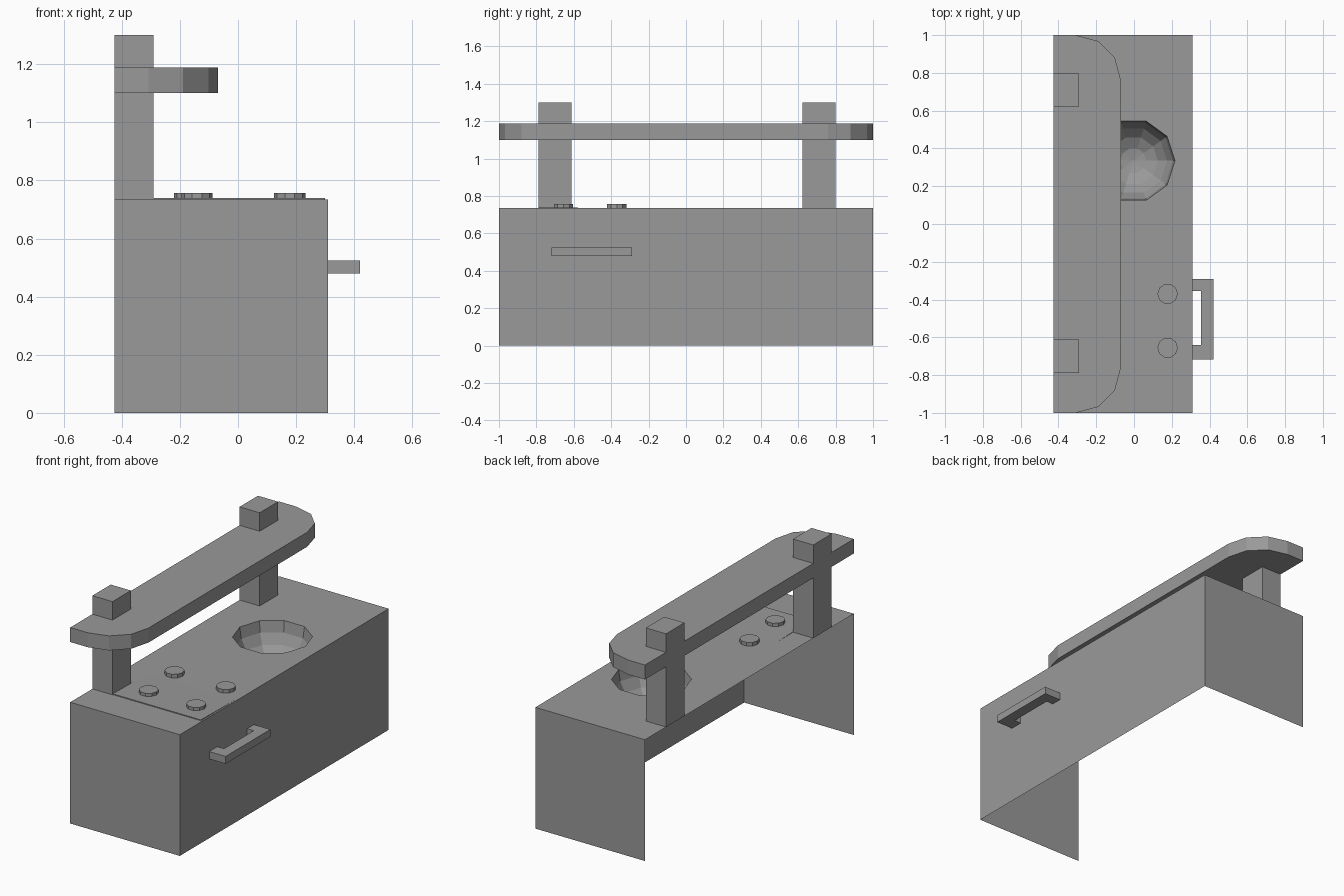
import bpy, bmesh
from math import sin, cos, pi
from mathutils import Vector

cube = bpy.data.objects.get("Cube")
if cube:
    bpy.data.objects.remove(cube, do_unlink=True)

grey = bpy.data.materials.new("plain grey")
grey.use_nodes = True
colour = (0.32, 0.32, 0.32, 1)
grey.diffuse_color = colour
grey.node_tree.nodes["Principled BSDF"].inputs["Base Color"].default_value = colour

BACK, FRONT, END, TOP = -0.425, 0.31, 1.0, 0.735


def finish(bm, name):
    mesh = bpy.data.meshes.new(name)
    bm.to_mesh(mesh)
    bm.free()
    mesh.materials.append(grey)
    obj = bpy.data.objects.new(name, mesh)
    bpy.context.collection.objects.link(obj)
    return obj


def prism(name, outline, z0, z1):
    """Extrude a plan outline from z0 up to z1."""
    bm = bmesh.new()
    face = bm.faces.new([bm.verts.new((x, y, z0)) for x, y in outline])
    new = bmesh.ops.extrude_face_region(bm, geom=[face])["geom"]
    verts = [v for v in new if isinstance(v, bmesh.types.BMVert)]
    bmesh.ops.translate(bm, verts=verts, vec=(0, 0, z1 - z0))
    bmesh.ops.recalc_face_normals(bm, faces=bm.faces)
    return finish(bm, name)


def rect(x0, x1, y0, y1):
    return [(x0, y0), (x1, y0), (x1, y1), (x0, y1)]


def circle(cx, cy, r, n=10):
    return [(cx + r * cos(2 * pi * i / n), cy + r * sin(2 * pi * i / n)) for i in range(n)]


def loop_edges(bm, verts):
    return [bm.edges.new((a, b)) for a, b in zip(verts, verts[1:] + verts[:1])]


# Cabinet: thin sheet walls, open at the back and below
bm = bmesh.new()
path = [(BACK, -END), (FRONT, -END), (FRONT, END), (BACK, END)]
for (xa, ya), (xb, yb) in zip(path, path[1:]):
    bm.faces.new([bm.verts.new(p) for p in
                  ((xa, ya, 0), (xb, yb, 0), (xb, yb, TOP), (xa, ya, TOP))])
finish(bm, "cabinet_walls")

# Worktop with a round hole, and the half-sphere basin sunk into it
SINK_X, SINK_Y, SINK_R = -0.003, 0.335, 0.22
bm = bmesh.new()
outer = [bm.verts.new((x, y, TOP)) for x, y in path]
rim = [bm.verts.new((x, y, TOP)) for x, y in circle(SINK_X, SINK_Y, SINK_R)]
edges = loop_edges(bm, outer) + loop_edges(bm, rim)
bmesh.ops.triangle_fill(bm, use_beauty=True, edges=edges, normal=Vector((0, 0, 1)))
finish(bm, "worktop")

bm = bmesh.new()
rings = []
for k in range(5):
    a = k * pi / 10
    rings.append([bm.verts.new((x, y, TOP - SINK_R * sin(a)))
                  for x, y in circle(SINK_X, SINK_Y, SINK_R * cos(a))])
bottom = bm.verts.new((SINK_X, SINK_Y, TOP - SINK_R))
for i in range(10):
    j = (i + 1) % 10
    for up, low in zip(rings, rings[1:]):
        bm.faces.new((up[i], up[j], low[j], low[i]))
    bm.faces.new((rings[-1][i], rings[-1][j], bottom))
finish(bm, "sink_basin")

# Very slightly tilted hob plate
hob = prism("hob_plate", rect(-0.29, 0.3, -0.785, -0.25), TOP - 0.004, TOP + 0.005)
for v in hob.data.vertices:
    if v.co.y > -0.5:
        v.co.z -= 0.008

# Four hob knobs
for i, (x, y) in enumerate([(0.178, -0.655), (0.178, -0.37), (-0.141, -0.655), (-0.167, -0.37)]):
    prism(f"knob_{i + 1}", circle(x, y, 0.054), TOP, TOP + 0.022)

# Posts carrying the shelf
for side, y in (("near", -0.7), ("far", 0.71)):
    prism(f"{side}_post", rect(BACK, -0.29, y - 0.088, y + 0.088), TOP, 1.3)

# Shelf with rounded front corners
corner = [(-0.308 + 0.239 * sin(i * pi / 6), 0.76 + 0.24 * cos(i * pi / 6)) for i in range(4)]
outline = [(BACK, END)] + corner
outline += [(x, -y) for x, y in reversed(outline)]
prism("shelf", outline, 1.1, 1.188)

# U-shaped pull handle on the long side
prism("handle", [(FRONT, -0.718), (0.42, -0.718), (0.42, -0.29), (FRONT, -0.29),
                 (FRONT, -0.355), (0.355, -0.355), (0.355, -0.64), (FRONT, -0.64)],
      0.48, 0.525)
